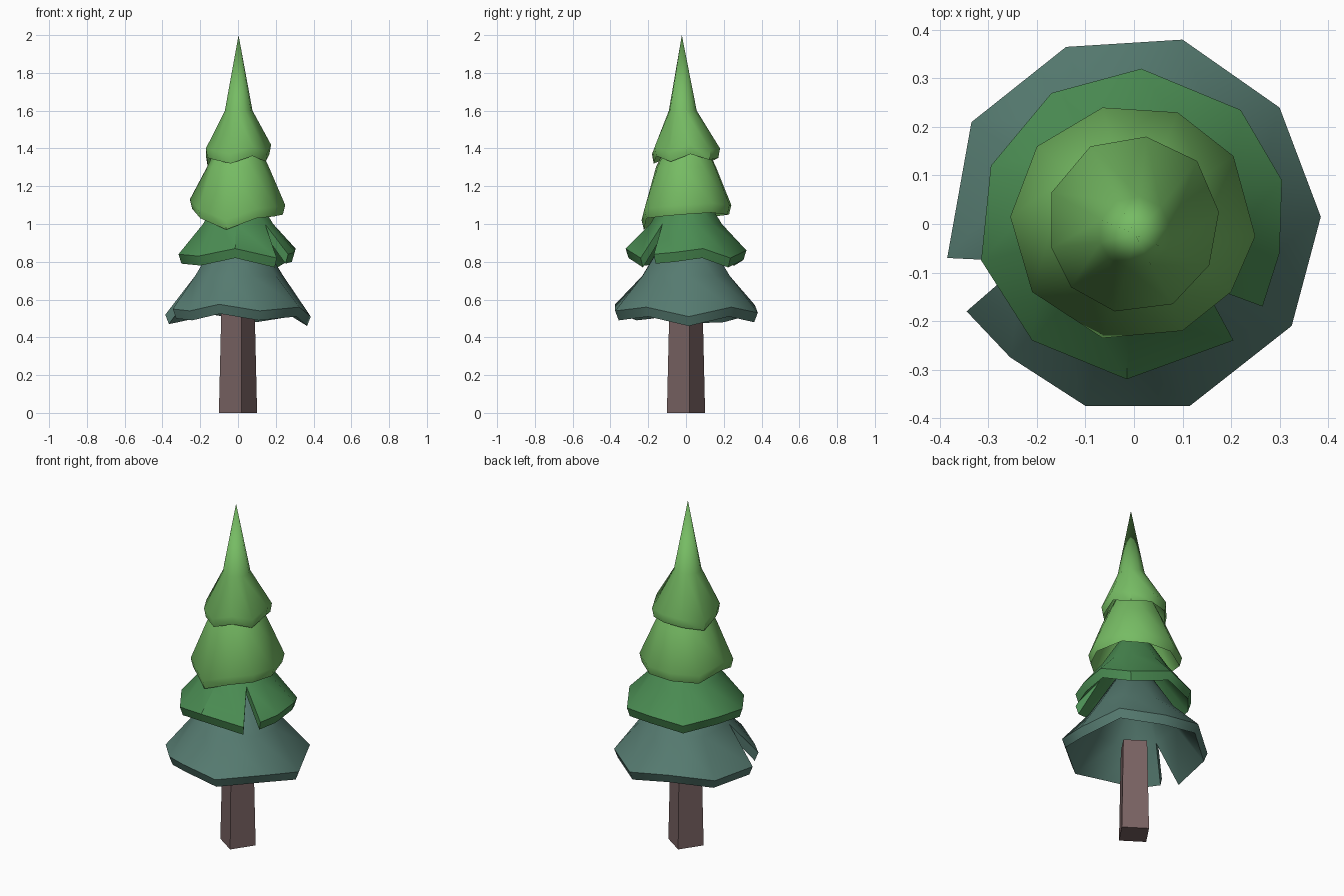
import bpy, bmesh, math

if "Cube" in bpy.data.objects:
    bpy.data.objects.remove(bpy.data.objects["Cube"])

def material(name, rgb):
    m = bpy.data.materials.new(name)
    m.diffuse_color = (*[c ** 2.2 for c in rgb], 1)
    m.use_nodes = True
    m.node_tree.nodes["Principled BSDF"].inputs["Base Color"].default_value = m.diffuse_color
    return m

TEAL = material("teal needles", (0.34, 0.48, 0.44))
GREEN = material("dark green needles", (0.30, 0.55, 0.33))
LIME = material("light green needles", (0.46, 0.73, 0.39))
BARK = material("brown bark", (0.47, 0.385, 0.385))

def finish(name, bm, mat, angle=None):
    bmesh.ops.remove_doubles(bm, verts=bm.verts, dist=0.0005)
    bmesh.ops.recalc_face_normals(bm, faces=bm.faces)
    me = bpy.data.meshes.new(name)
    bm.to_mesh(me)
    bm.free()
    ob = bpy.data.objects.new(name, me)
    bpy.context.collection.objects.link(ob)
    me.materials.append(mat)
    if angle:
        bpy.ops.object.select_all(action='DESELECT')
        ob.select_set(True)
        bpy.context.view_layer.objects.active = ob
        bpy.ops.object.shade_smooth_by_angle(angle=math.radians(angle))

def tier(name, mat, rim, rings, apex, notch=False, drop=0.05):
    """Hollow skirt: apex, rings (radius, z), jagged rim; a notch splits first and last rim points."""
    bm = bmesh.new()
    ang = [math.atan2(y, x) for x, y, z in rim]
    if notch:
        x, y = rim[0][0] + rim[-1][0], rim[0][1] + rim[-1][1]
        ang[0] = ang[-1] = math.atan2(y, x)
    rows = []
    for r, z in rings:
        rows.append([(apex[0] * 0.8 + r * math.cos(a), apex[1] * 0.8 + r * math.sin(a), z) for a in ang])
    rows.append(rim)

    def surface(move):
        grid = [[bm.verts.new(move(p)) for p in row] for row in rows]
        tip = bm.verts.new(move(apex))
        n = len(rim)
        for i in range(n - 1 if notch else n):
            j = (i + 1) % n
            bm.faces.new((tip, grid[0][i], grid[0][j]))
            for a, b in zip(grid, grid[1:]):
                bm.faces.new((a[i], b[i], b[j], a[j]))
        return grid

    out = surface(lambda p: p)
    inn = surface(lambda p: (p[0] * 0.95, p[1] * 0.95, p[2] - drop))
    # rim strip and notch sides joining both skins
    n = len(rim)
    for i in range(n - 1 if notch else n):
        j = (i + 1) % n
        bm.faces.new((out[-1][i], inn[-1][i], inn[-1][j], out[-1][j]))
    if notch:
        for c in (0, -1):
            bm.faces.new((out[-2][c], out[-1][c], inn[-1][c], inn[-2][c]))
    finish(name, bm, mat, 42)

# trunk: tapered square post, slightly turned
bm = bmesh.new()
ends = []
for r, z in ((0.103, 0), (0.09, 0.545)):
    ends.append([bm.verts.new((r * math.cos(a), r * math.sin(a), z))
                 for a in (math.radians(11 + 90 * k) for k in range(4))])
bm.faces.new(ends[0])
bm.faces.new(ends[1])
for i in range(4):
    j = (i + 1) % 4
    bm.faces.new((ends[0][i], ends[0][j], ends[1][j], ends[1][i]))
finish("trunk", bm, BARK)

# four tiers of branches, bottom to top
tier("bottom_branches", TEAL,
     [(-.345, -.18, .55), (-.255, -.275, .54), (-.1, -.375, .575), (.115, -.375, .54),
      (.325, -.21, .56), (.385, .015, .51), (.3, .24, .56), (.1, .38, .53),
      (-.14, .365, .57), (-.335, .21, .53), (-.385, -.07, .52)],
     [(.10, .95), (.24, .725)], (0, 0, 1.0), notch=True)
tier("lower_branches", GREEN,
     [(.265, -.17, .84), (.3, -.06, .85), (.305, .09, .87), (.22, .235, .82),
      (.015, .32, .86), (-.17, .27, .83), (-.295, .12, .86), (-.315, -.075, .84),
      (-.21, -.24, .83), (-.015, -.32, .87), (.205, -.24, .82)],
     [(.08, 1.18), (.19, 1.0)], (0, 0, 1.25), notch=True)
tier("upper_branches", LIME,
     [(.25, -.025, 1.1), (.205, .14, 1.11), (.09, .23, 1.1), (-.065, .24, 1.1),
      (-.2, .16, 1.09), (-.255, .015, 1.13), (-.21, -.14, 1.08), (-.065, -.235, 1.02),
      (.1, -.22, 1.08), (.2, -.14, 1.09)],
     [(.07, 1.5), (.165, 1.3)], (0, 0, 1.56))
tier("top_branches", LIME,
     [(.175, .025, 1.42), (.13, .13, 1.39), (.025, .18, 1.4), (-.09, .16, 1.39),
      (-.17, .065, 1.36), (-.17, -.05, 1.4), (-.13, -.13, 1.39), (-.04, -.18, 1.37),
      (.08, -.165, 1.41), (.155, -.085, 1.38)],
     [(.075, 1.6)], (.003, -.022, 2.0))
